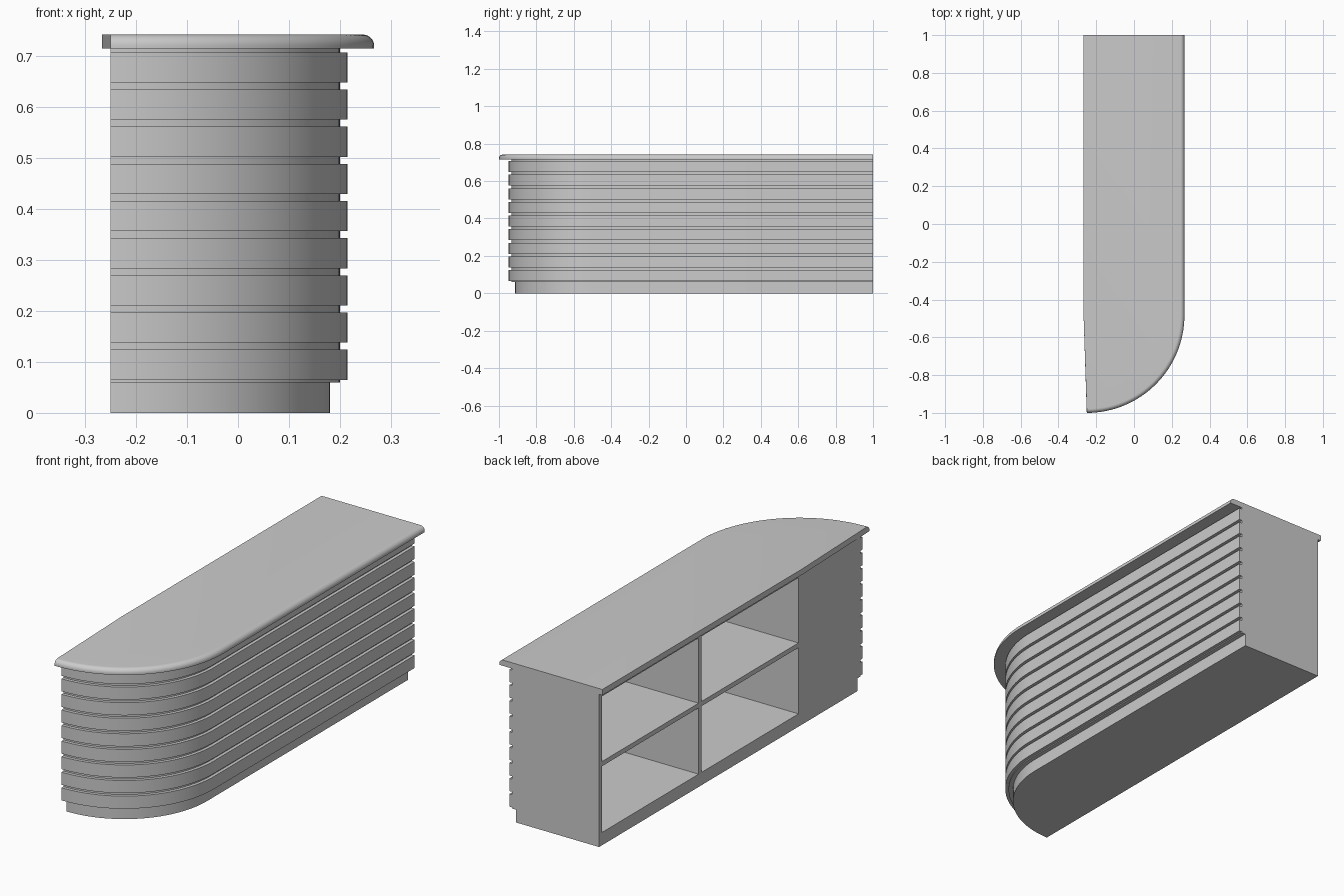
import bpy, bmesh, math

if "Cube" in bpy.data.objects:
    bpy.data.objects.remove(bpy.data.objects["Cube"])

BACK = -0.25       # flat back plane, also the x centre of the corner curve
CY = -0.483        # y centre of the corner curve
END = 1.0


def sweep(radius, steps=32):
    """Plan curve: straight front side, then a quarter-circle end."""
    pts = [(BACK + radius, END)]
    for i in range(steps + 1):
        a = math.pi / 2 * i / steps
        pts.append((BACK + radius * math.cos(a), CY - radius * math.sin(a)))
    return pts


def loft(name, rings):
    """Stack (outline, z) rings into a closed solid."""
    bm = bmesh.new()
    loops = [[bm.verts.new((x, y, z)) for x, y in pts] for pts, z in rings]
    for lo, hi in zip(loops, loops[1:]):
        n = len(lo)
        for i in range(n):
            j = (i + 1) % n
            bm.faces.new((lo[i], lo[j], hi[j], hi[i]))
    bm.faces.new(loops[0])
    bm.faces.new(loops[-1])
    bmesh.ops.recalc_face_normals(bm, faces=bm.faces)
    mesh = bpy.data.meshes.new(name)
    bm.to_mesh(mesh)
    bm.free()
    obj = bpy.data.objects.new(name, mesh)
    bpy.context.collection.objects.link(obj)
    bpy.ops.object.select_all(action='DESELECT')
    obj.select_set(True)
    bpy.context.view_layer.objects.active = obj
    bpy.ops.object.shade_smooth_by_angle(angle=math.radians(30))
    return obj


def prism(name, pts, z0, z1):
    return loft(name, [(pts, z0), (pts, z1)])


def box(name, x0, x1, y0, y1, z0, z1):
    return prism(name, [(x0, y0), (x1, y0), (x1, y1), (x0, y1)], z0, z1)


# Recessed plinth, its top is the cabinet floor
prism("plinth", sweep(0.43) + [(BACK, END)], 0.0, 0.06)

# Cabinet body with the back opening notched out of its plan
IN_X, Y0, Y1 = 0.18, -0.475, 0.98
notch = [(BACK, Y0), (IN_X, Y0), (IN_X, Y1), (BACK, Y1), (BACK, END)]
prism("cabinet_body", sweep(0.45) + notch, 0.06, 0.715)

# Shelves and divider inside the opening
box("cabinet_ceiling", BACK, IN_X, Y0, Y1, 0.697, 0.715)
box("middle_shelf", BACK, IN_X, Y0, Y1, 0.370, 0.392)
box("divider", BACK, IN_X, 0.241, 0.264, 0.06, 0.70)

# Nine horizontal slats wrapping the front
for k in range(9):
    z = 0.065 + 0.0729 * k
    prism(f"slat_{k + 1}", sweep(0.465) + sweep(0.45)[::-1], z, z + 0.059)

# Countertop with a rounded upper edge on the curved side
R, r, TOP = 0.517, 0.022, 0.742
back_edge = [(-0.267, -0.483), (-0.267, END)]
rings = [(sweep(R) + back_edge, 0.715)]
for i in range(9):
    a = math.pi / 2 * i / 8
    rings.append((sweep(R - r * (1 - math.cos(a))) + back_edge,
                  TOP - r + r * math.sin(a)))
loft("countertop", rings)
